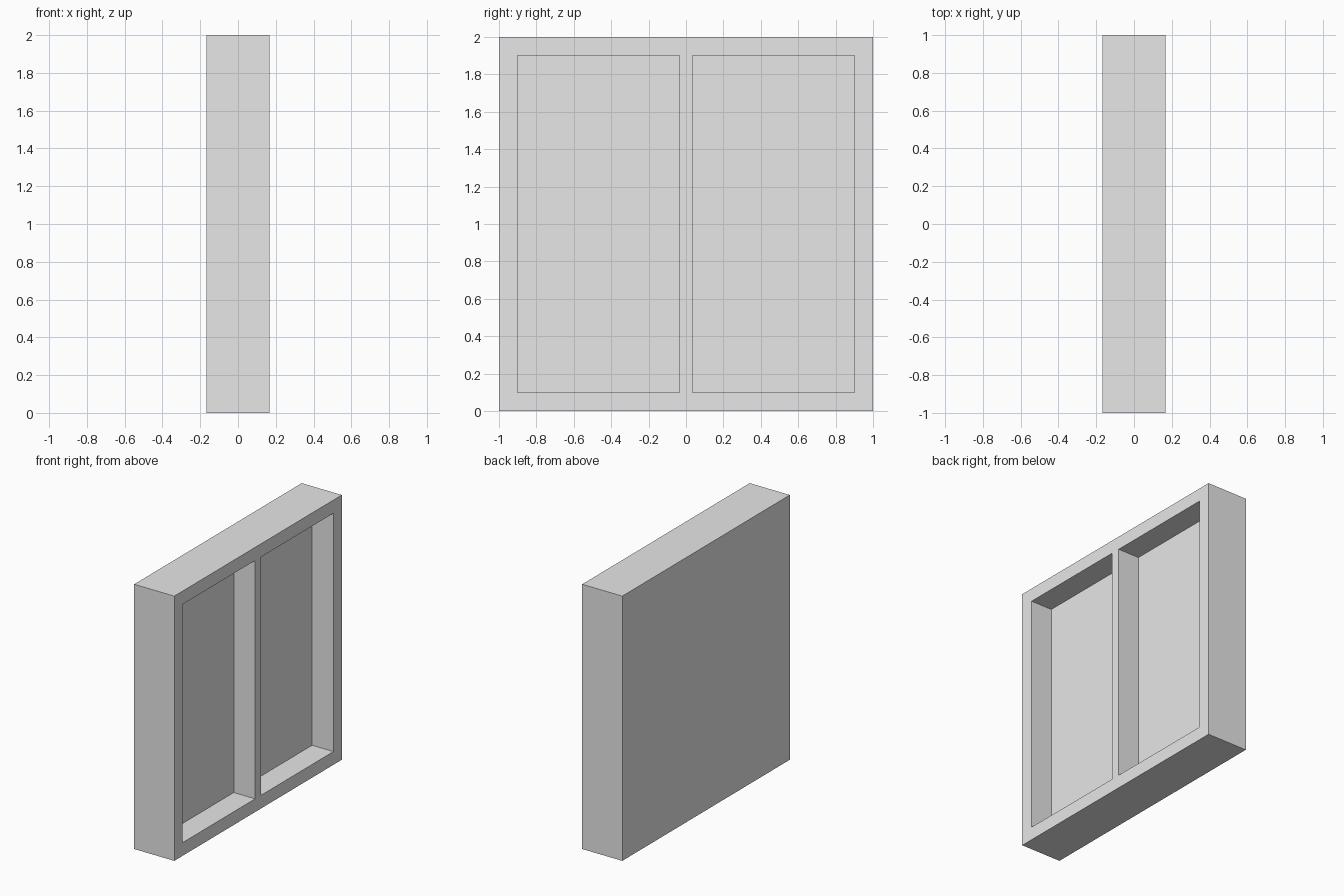
import bpy

# Overall size and layout
DEPTH, WIDTH, HEIGHT = 0.335, 2.0, 2.0
BORDER = 0.1        # outer rim width
DIVIDER = 0.07      # central upright width
RECESS = 0.178      # depth of both openings

default = bpy.data.objects.get("Cube")
if default:
    bpy.data.objects.remove(default, do_unlink=True)

grey = bpy.data.materials.new("light grey")
grey.use_nodes = True
colour = (0.8, 0.8, 0.8, 1.0)
grey.diffuse_color = colour
grey.node_tree.nodes["Principled BSDF"].inputs["Base Color"].default_value = colour


def box(name, low, high):
    """Axis-aligned box between two corners."""
    centre = [(a + b) / 2 for a, b in zip(low, high)]
    bpy.ops.mesh.primitive_cube_add(size=1, location=centre)
    obj = bpy.context.object
    obj.name = name
    obj.scale = [b - a for a, b in zip(low, high)]
    bpy.ops.object.transform_apply(location=True, rotation=False, scale=True)
    obj.data.materials.append(grey)
    return obj


# Solid cabinet body
body = box("cabinet_body", (-DEPTH / 2, -WIDTH / 2, 0), (DEPTH / 2, WIDTH / 2, HEIGHT))

# Two tall openings sunk into the +x side, leaving rim, divider and back panel
floor_x = DEPTH / 2 - RECESS
for side in (-1, 1):
    near, far = sorted((side * DIVIDER / 2, side * (WIDTH / 2 - BORDER)))
    cutter = box("opening_cutter", (floor_x, near, BORDER), (DEPTH, far, HEIGHT - BORDER))
    cutter.hide_render = True
    cut = body.modifiers.new("opening", 'BOOLEAN')
    cut.operation = 'DIFFERENCE'
    cut.solver = 'EXACT'
    cut.object = cutter
    bpy.context.view_layer.objects.active = body
    bpy.ops.object.modifier_apply(modifier=cut.name)
    bpy.data.objects.remove(cutter, do_unlink=True)
